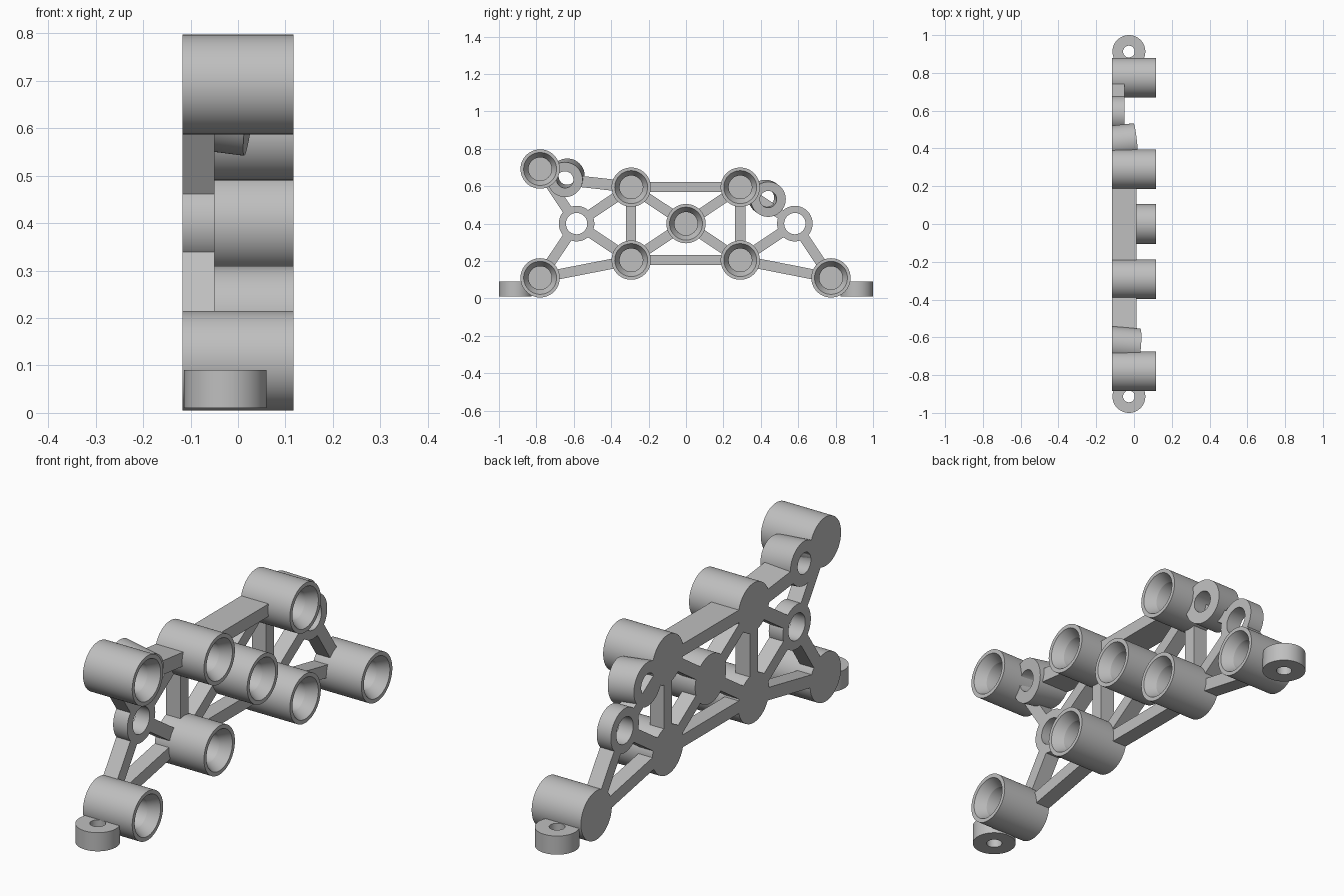
import bpy, bmesh, math
from mathutils import Vector

if "Cube" in bpy.data.objects:
    bpy.data.objects.remove(bpy.data.objects["Cube"])

BACK, MOUTH, THIN, THICK = -0.117, 0.117, -0.05, 0.013
CUP_R, BORE_R, SEG = 0.105, 0.062, 64

grey = bpy.data.materials.new("plain_grey")
grey.use_nodes = True
colour = (0.52, 0.52, 0.52, 1)
grey.diffuse_color = colour
grey.node_tree.nodes["Principled BSDF"].inputs["Base Color"].default_value = colour
parts = []


def finish(bm, name, material=grey):
    bmesh.ops.recalc_face_normals(bm, faces=bm.faces)
    mesh = bpy.data.meshes.new(name)
    bm.to_mesh(mesh)
    bm.free()
    obj = bpy.data.objects.new(name, mesh)
    bpy.context.collection.objects.link(obj)
    mesh.materials.append(material)
    parts.append(obj)
    return obj


def lathe(name, origin, axis, profile, closed, flush=False):
    """Turn (distance, radius) points about an axis; flush cuts the low end on the back plane."""
    axis = Vector(axis).normalized()
    u = axis.orthogonal().normalized()
    v = axis.cross(u)
    bm = bmesh.new()
    rings = []
    for t, r in profile:
        ring = []
        for i in range(SEG):
            a = 2 * math.pi * i / SEG
            p = Vector(origin) + axis * t + r * (u * math.cos(a) + v * math.sin(a))
            if flush and t < 0:
                p -= axis * ((p.x - BACK) / axis.x)
            ring.append(bm.verts.new(p))
        rings.append(ring)
    pairs = list(zip(rings, rings[1:]))
    if closed:
        pairs.append((rings[-1], rings[0]))
    else:
        bm.faces.new(rings[0])
        bm.faces.new(rings[-1])
    for a, b in pairs:
        for i in range(SEG):
            j = (i + 1) % SEG
            bm.faces.new((a[i], a[j], b[j], b[i]))
    return finish(bm, name)


def tube(name, origin, axis, low, high, outer, inner, flush=False):
    profile = [(low, outer), (high, outer), (high, inner), (low, inner)]
    return lathe(name, origin, axis, profile, True, flush)


def beam(name, a, b, trim_a, trim_b, front, width=0.054):
    """Flat bar between two (y, z) points, shortened at its ends."""
    a, b = Vector(a), Vector(b)
    d = (b - a).normalized()
    n = Vector((-d.y, d.x)) * width / 2
    a, b = a + d * trim_a, b - d * trim_b
    bm = bmesh.new()
    face = bm.faces.new([bm.verts.new((BACK, p.x, p.y)) for p in (a + n, b + n, b - n, a - n)])
    made = bmesh.ops.extrude_face_region(bm, geom=[face])["geom"]
    bmesh.ops.translate(bm, vec=(front - BACK, 0, 0),
                        verts=[e for e in made if isinstance(e, bmesh.types.BMVert)])
    return finish(bm, name)


def cut(obj, cutter):
    mod = obj.modifiers.new("clear_bore", "BOOLEAN")
    mod.operation = "DIFFERENCE"
    mod.solver = "EXACT"
    mod.object = cutter


# Cups, closed at the back, with a flared mouth
cups = {
    "front_top": (-0.78, 0.692), "front_low": (-0.78, 0.11),
    "front_upper": (-0.293, 0.595), "front_lower": (-0.293, 0.205),
    "rear_upper": (0.29, 0.595), "rear_lower": (0.29, 0.205),
    "middle": (0, 0.4), "rear_low": (0.775, 0.11),
}
flare = [(MOUTH - 0.045 * math.sin(a), BORE_R + 0.026 * (1 - math.sin(a)))
         for a in [math.pi / 2 * k / 8 for k in range(9)]]
cup_profile = [(BACK, CUP_R), (MOUTH, CUP_R)] + flare + [(-0.085, BORE_R)]
for name, (y, z) in cups.items():
    lathe(name + "_cup", (0, y, z), (1, 0, 0), cup_profile, False)

# Flat side rings
rings = {"front_ring": (-0.585, 0.4), "rear_ring": (0.582, 0.4)}
for name, (y, z) in rings.items():
    tube(name, (0, y, z), (1, 0, 0), BACK, THIN, 0.095, 0.057)

# Truss bars
joints = {**cups, **rings}
thin_bars = [
    ("front_low", "front_ring"), ("front_ring", "front_top"),
    ("front_ring", "front_upper"), ("front_ring", "front_lower"),
    ("front_low", "front_lower"), ("front_upper", "front_lower"),
    ("front_lower", "rear_lower"), ("rear_upper", "rear_lower"),
    ("rear_ring", "rear_upper"), ("rear_ring", "rear_lower"),
    ("rear_ring", "rear_low"), ("rear_lower", "rear_low"),
    ("middle", "front_upper"), ("middle", "front_lower"),
    ("middle", "rear_upper"), ("middle", "rear_lower"),
]
for a, b in thin_bars:
    trims = [0.075 if j in rings else 0.088 for j in (a, b)]
    beam(a + "_to_" + b + "_bar", joints[a], joints[b], *trims, THIN)
beam("top_bar", cups["front_upper"], cups["rear_upper"], 0.088, 0.088, THICK)

# Tilted eyelets beside the upper cups, and the bar that carries the front one
front_eye, rear_eye = (-0.647, 0.635), (0.44, 0.53)
beam("front_eyelet_bar", cups["front_upper"], front_eye, 0.088, 0.07, THICK, 0.06)
eyes = [
    ("front_eyelet", front_eye, 0.025, (1, -0.08, -0.13), "front_top"),
    ("rear_eyelet", rear_eye, 0.008, (1, 0.11, -0.08), "rear_upper"),
]
tilted = []
for name, (y, z), x, axis, cup in eyes:
    tilted.append((tube(name, (x, y, z), axis, -0.1, 0, 0.094, 0.045, True), cup))

# Upright mounting feet
for name, y, cup in (("front_foot", -0.913, "front_low"), ("rear_foot", 0.913, "rear_low")):
    tilted.append((tube(name, (-0.027, y, 0), (0, 0, 1), 0.01, 0.09, 0.087, 0.031), cup))

# Keep cup bores clear of neighbouring parts
for obj, cup in tilted:
    y, z = cups[cup]
    cutter = lathe(cup + "_bore_cutter", (0, y, z), (1, 0, 0),
                   [(-0.3, 0.09), (0.3, 0.09)], False)
    parts.remove(cutter)
    cutter.hide_render = True
    cutter.hide_viewport = True
    cut(obj, cutter)

# Apply the cuts, then shade
bpy.context.view_layer.update()
depsgraph = bpy.context.evaluated_depsgraph_get()
for obj, _ in tilted:
    mesh = bpy.data.meshes.new_from_object(obj.evaluated_get(depsgraph))
    obj.modifiers.clear()
    obj.data = mesh
for obj in [o for o in bpy.data.objects if o.name.endswith("_bore_cutter")]:
    bpy.data.objects.remove(obj)
bpy.ops.object.select_all(action="DESELECT")
for obj in parts:
    obj.select_set(True)
bpy.context.view_layer.objects.active = parts[0]
bpy.ops.object.shade_smooth_by_angle(angle=math.radians(30))
